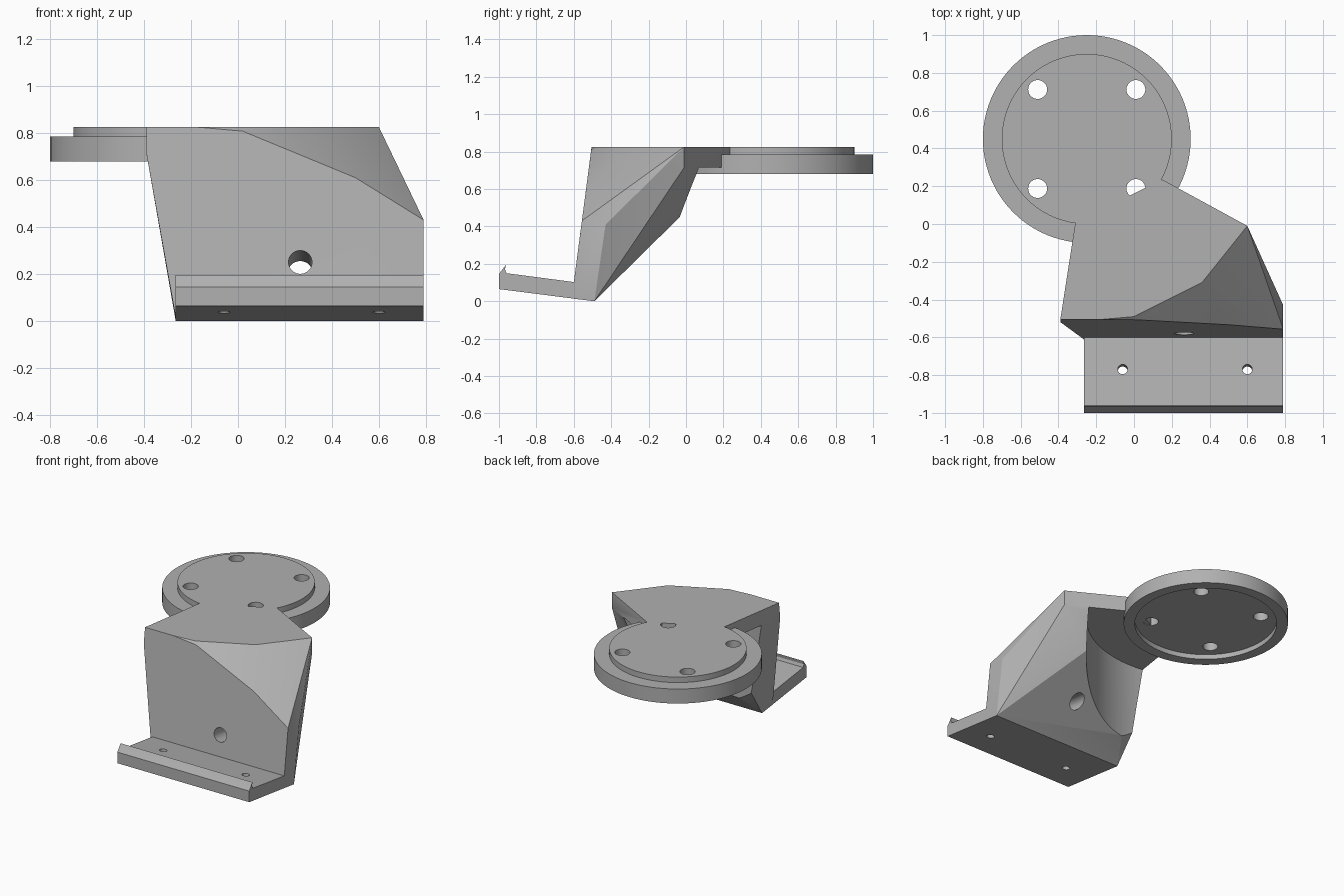
import bpy, bmesh, math
from mathutils import Vector, Matrix

if "Cube" in bpy.data.objects:
    bpy.data.objects.remove(bpy.data.objects["Cube"], do_unlink=True)

grey = bpy.data.materials.new("light_grey")
grey.use_nodes = True
colour = (0.44, 0.44, 0.44, 1)
grey.diffuse_color = colour
grey.node_tree.nodes["Principled BSDF"].inputs["Base Color"].default_value = colour

CENTRE = Vector((-0.25, 0.45, 0))
TILT = math.radians(7.5)


def finish(bm, name):
    bmesh.ops.recalc_face_normals(bm, faces=bm.faces)
    mesh = bpy.data.meshes.new(name)
    bm.to_mesh(mesh)
    bm.free()
    mesh.materials.append(grey)
    obj = bpy.data.objects.new(name, mesh)
    bpy.context.collection.objects.link(obj)
    return obj


def prism(name, points, depth):
    """Extrude a closed outline along a vector."""
    bm = bmesh.new()
    face = bm.faces.new([bm.verts.new(p) for p in points])
    new = bmesh.ops.extrude_face_region(bm, geom=[face])["geom"]
    bmesh.ops.translate(bm, vec=depth,
                        verts=[v for v in new if isinstance(v, bmesh.types.BMVert)])
    return finish(bm, name)


def cylinder(name, centre, radius, length, tilt=0, segments=96):
    bm = bmesh.new()
    place = Matrix.Translation(centre) @ Matrix.Rotation(tilt, 4, "X")
    bmesh.ops.create_cone(bm, cap_ends=True, segments=segments, radius1=radius,
                          radius2=radius, depth=length, matrix=place)
    return finish(bm, name)


def combine(obj, other, operation="DIFFERENCE"):
    bpy.context.view_layer.objects.active = obj
    mod = obj.modifiers.new(operation.lower(), "BOOLEAN")
    mod.operation, mod.object, mod.solver = operation, other, "EXACT"
    bpy.ops.object.modifier_apply(modifier=mod.name)
    bpy.data.objects.remove(other, do_unlink=True)


def smooth(obj):
    bpy.ops.object.select_all(action="DESELECT")
    obj.select_set(True)
    bpy.context.view_layer.objects.active = obj
    bpy.ops.object.shade_smooth_by_angle(angle=math.radians(25))


def front_y(z):
    """Depth of the leaning front wall at a height."""
    return -0.613 + 0.131 * z


# Bracket body: convex shell between the leaning wall and the top plate
top, under = 0.825, 0.715
plate = [(-0.39, -0.505), (0.6, -0.01), (0.15, 0.235), (-0.31, 0.01)]
front_bend = [(-0.17, -0.505), (0, -0.49), (0.36, -0.31)]
points = [(x, y, z) for x, y in plate for z in (under, top)]
points[0] = (-0.39, front_y(under), under)
points += [(x, y, top) for x, y in front_bend]
points += [(x, front_y(z), z) for x, z in
           [(0.02, 0.808), (0.5, 0.61), (0.79, 0.43), (0.79, 0.015), (-0.265, 0.015)]]
points += [(0.79, -0.43, 0.41), (0.79, -0.49, 0), (-0.265, -0.49, 0)]
bm = bmesh.new()
for p in points:
    bm.verts.new(p)
hull = bmesh.ops.convex_hull(bm, input=bm.verts)
loose = [v for v in bm.verts if not v.link_faces]
bmesh.ops.delete(bm, geom=loose, context="VERTS")
bmesh.ops.dissolve_limit(bm, angle_limit=math.radians(0.5), verts=bm.verts, edges=bm.edges)
body = finish(bm, "bracket_body")

# Round clearance under the flange and the cable hole through the wall
combine(body, cylinder("clearance", CENTRE + Vector((0, 0, 0.216)), 0.8, 1.0, segments=160))
combine(body, cylinder("wall_hole", (0.265, -0.5, 0.24), 0.05, 0.9,
                       math.radians(90) - TILT, 48))
smooth(body)

# Foot shelf with a raised front lip
profile = [(-1, 0.065), (-1, 0.145), (-0.985, 0.165), (-0.963, 0.195),
           (-0.968, 0.17), (-0.96, 0.15), (-0.595, 0.102), (-0.49, 0)]
shelf = prism("foot_shelf", [(-0.265, y, z) for y, z in profile], (1.055, 0, 0))
for x in (-0.06, 0.6):
    combine(shelf, cylinder("screw_hole", (x, -0.775, 0.08), 0.026, 0.4, -TILT, 32))
smooth(shelf)

# Round flange: wide rim, raised face, recess below and four bolt holes
flange = cylinder("round_flange", CENTRE + Vector((0, 0, 0.7325)), 0.55, 0.105)
combine(flange, cylinder("raised_face", CENTRE + Vector((0, 0, 0.7725)), 0.45, 0.105), "UNION")
combine(flange, cylinder("recess", CENTRE + Vector((0, 0, 0.66)), 0.475, 0.11))
for sx in (-1, 1):
    for sy in (-1, 1):
        spot = CENTRE + Vector((sx * 0.26, sy * 0.262, 0.75))
        combine(flange, cylinder("bolt_hole", spot, 0.05, 0.4, segments=40))
smooth(flange)
